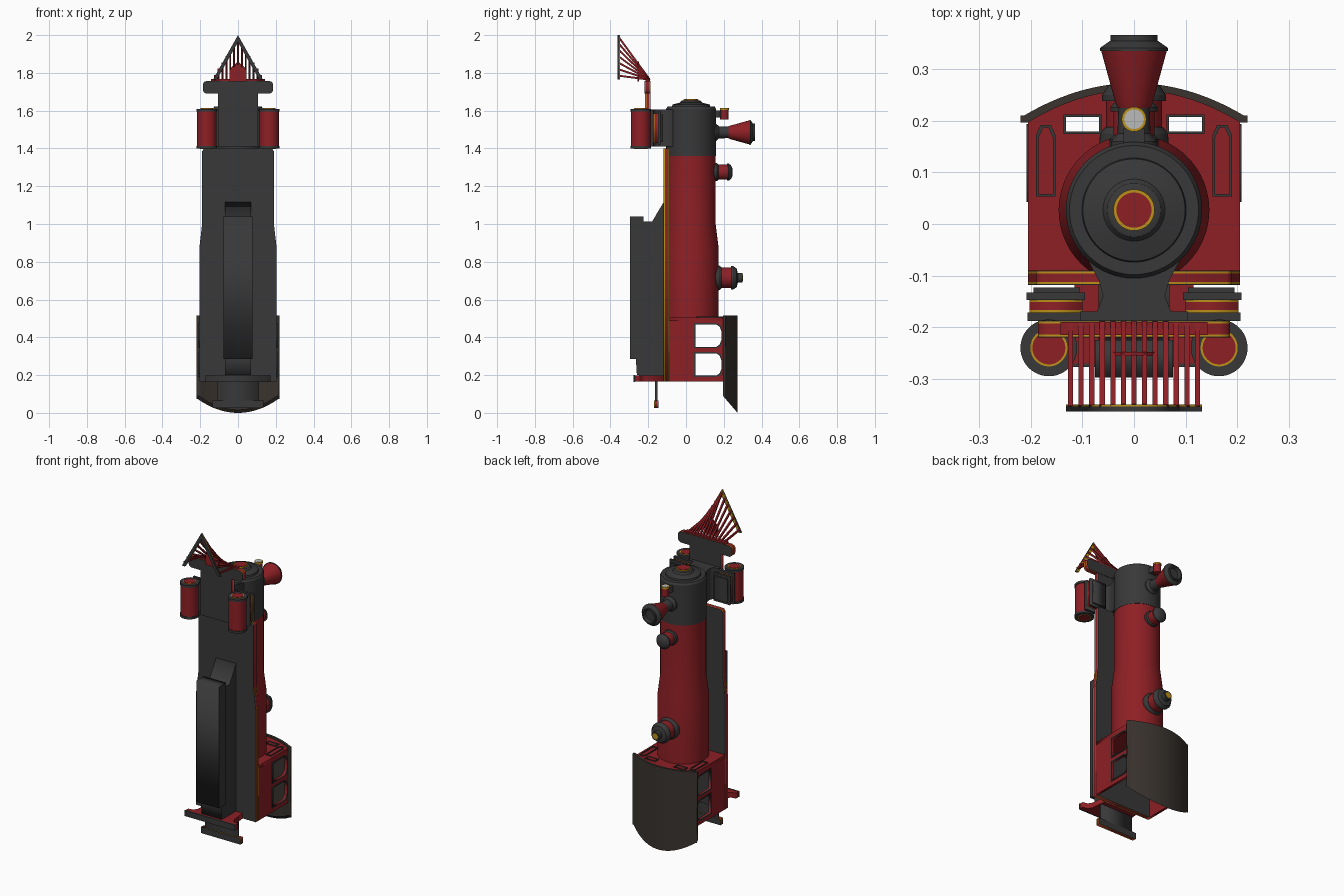
import bpy, math
from mathutils import Matrix, Vector

if "Cube" in bpy.data.objects:
    bpy.data.objects.remove(bpy.data.objects["Cube"])


def material(name, rgb):
    m = bpy.data.materials.new(name)
    m.diffuse_color = (*rgb, 1)
    m.use_nodes = True
    m.node_tree.nodes["Principled BSDF"].inputs["Base Color"].default_value = m.diffuse_color
    return m


RED = material("red", (0.27, 0.014, 0.018))
DARK = material("dark", (0.04, 0.04, 0.04))
GOLD = material("gold", (0.5, 0.28, 0.01))
ROOF = material("roof", (0.042, 0.034, 0.028))
LENS = material("lens", (0.5, 0.5, 0.48))
# (u, v, w) -> world frames for profiles swept along x, y or z
FRAMES = {"x": ((0, 0, 1), (1, 0, 0), (0, 1, 0)),
          "y": ((0, 1, 0), (0, 0, 1), (1, 0, 0)),
          "z": ((1, 0, 0), (0, 1, 0), (0, 0, 1))}


def add(name, mesh, mat):
    mesh.materials.clear()
    mesh.materials.append(mat)
    ob = bpy.data.objects.new(name, mesh)
    bpy.context.collection.objects.link(ob)
    return ob


def plate(name, loops, axis, a, b, mat):
    """Outline (first loop) with holes, extruded from a to b along axis."""
    cu = bpy.data.curves.new(name, "CURVE")
    cu.dimensions, cu.fill_mode, cu.extrude = "2D", "BOTH", (b - a) / 2
    for pts in loops:
        sp = cu.splines.new("POLY")
        sp.points.add(len(pts) - 1)
        for p, (u, v) in zip(sp.points, pts):
            p.co = (u, v, 0, 1)
        sp.use_cyclic_u = True
    tmp = bpy.data.objects.new(name + "_outline", cu)
    bpy.context.collection.objects.link(tmp)
    dg = bpy.context.evaluated_depsgraph_get()
    mesh = bpy.data.meshes.new_from_object(tmp.evaluated_get(dg))
    bpy.data.objects.remove(tmp)
    mesh.transform(Matrix(FRAMES[axis]).to_4x4() @ Matrix.Translation((0, 0, (a + b) / 2)))
    return add(name, mesh, mat)


def rect(u0, u1, v0, v1):
    return [(u0, v0), (u1, v0), (u1, v1), (u0, v1)]


def box(name, x0, x1, y0, y1, z0, z1, mat):
    return plate(name, [rect(min(x0, x1), max(x0, x1), y0, y1)], "z", z0, z1, mat)


def stack(name, outline, y0, y1):
    """Dark-faced slab with a red edge between two gold lines."""
    cuts = [(0, .002, DARK), (.002, .006, GOLD), (.006, y1 - y0 - .006, RED),
            (y1 - y0 - .006, y1 - y0 - .002, GOLD), (y1 - y0 - .002, y1 - y0, DARK)]
    for i, (a, b, m) in enumerate(cuts):
        plate(f"{name}_layer_{i}", [outline], "y", y0 + a, y0 + b, m)


def lathe(name, prof, axis, at, mat, n=48):
    """Revolve (radius, height) points about an axis through at."""
    verts, faces = [], []
    for r, h in prof:
        for i in range(n):
            t = 2 * math.pi * i / n
            verts.append((r * math.cos(t), r * math.sin(t), h))
    for k in range(len(prof) - 1):
        for i in range(n):
            j = (i + 1) % n
            faces.append((k * n + i, k * n + j, (k + 1) * n + j, (k + 1) * n + i))
    faces.append(tuple(reversed(range(n))))
    faces.append(tuple(range((len(prof) - 1) * n, len(prof) * n)))
    me = bpy.data.meshes.new(name)
    me.from_pydata(verts, [], faces)
    me.transform(Matrix.Translation(at) @ Matrix(FRAMES[axis]).to_4x4())
    me.polygons.foreach_set("use_smooth", [True] * len(faces))
    me.set_sharp_from_angle(angle=math.radians(30))
    return add(name, me, mat)


def rod(name, p0, p1, r, mat):
    p0, p1 = Vector(p0), Vector(p1)
    me = bpy.data.meshes.new(name)
    side, up = Vector((r, 0, 0)), (p1 - p0).cross(Vector((1, 0, 0))).normalized() * r
    vs = [p + a * side + b * up for p in (p0, p1) for a, b in ((-1, -1), (1, -1), (1, 1), (-1, 1))]
    me.from_pydata(vs, [], [(3, 2, 1, 0), (4, 5, 6, 7)] +
                   [(i, (i + 1) % 4, (i + 1) % 4 + 4, i + 4) for i in range(4)])
    return add(name, me, mat)


# Boiler, smokebox and its door
AX = (0, 0.027, 0)
lathe("boiler", [(.146, .49), (.146, .87), (.13, 1.0), (.13, 1.365)], "z", AX, RED, 64)
lathe("smokebox", [(.132, 1.36), (.132, 1.61), (.125, 1.622), (.101, 1.622), (.099, 1.632),
                   (.085, 1.636), (.06, 1.642), (.052, 1.652), (.042, 1.655)], "z", AX, DARK, 64)
lathe("door_ring", [(.04, 1.64), (.04, 1.66), (.034, 1.66)], "z", AX, GOLD)
lathe("door_disc", [(.034, 1.64), (.034, 1.662)], "z", AX, RED)

# Chimney
CH = (0, 0, 1.485)
lathe("chimney_base", [(.045, .12), (.045, .16), (.032, .175), (.03, .235)], "y", CH, DARK)
lathe("chimney_cone", [(.032, .225), (.036, .235), (.064, .337)], "y", CH, RED)
lathe("chimney_cap", [(.066, .335), (.066, .341), (.046, .355), (.046, .366), (.038, .366),
                      (.034, .345)], "y", CH, DARK)

# Front and rear domes
D1, D2 = (0, 0, 1.275), (0, 0, .715)
lathe("front_dome_base", [(.048, .13), (.047, .165), (.04, .172)], "y", D1, DARK)
lathe("front_dome_body", [(.04, .16), (.04, .222)], "y", D1, RED)
lathe("front_dome_cap", [(.046, .218), (.046, .226), (.036, .238), (.02, .246)], "y", D1, DARK)
lathe("rear_dome_base", [(.068, .14), (.066, .175), (.056, .188)], "y", D2, DARK)
lathe("rear_dome_body", [(.054, .17), (.054, .245)], "y", D2, RED)
lathe("rear_dome_cap", [(.062, .238), (.062, .25), (.05, .268), (.026, .274), (.026, .3)], "y", D2, DARK)
lathe("rear_dome_tip", [(.018, .29), (.018, .302)], "y", D2, GOLD)

# Headlamp on its bracket
LP = (0, .203, 0)
box("lamp_bracket", -.02, .02, .14, .185, 1.565, 1.6, DARK)
lathe("lamp", [(.022, 1.553), (.022, 1.608)], "z", LP, RED, 32)
lathe("lamp_ring", [(.024, 1.603), (.024, 1.613), (.019, 1.613)], "z", LP, GOLD, 32)
lathe("lamp_lens", [(.019, 1.6), (.019, 1.6145)], "z", LP, LENS, 32)

# Running board, front deck and buffer beam
half = [(.165, .205), (.87, .205), (1.0, .19), (1.385, .19), (1.4, .18)]
stack("running_board", half + [(z, -x) for z, x in reversed(half)], -.118, -.09)
stack("front_deck", rect(1.41, 1.72, -.107, .107), -.216, -.189)
half = [(1.69, .17), (1.70, .183), (1.712, .186), (1.74, .186), (1.752, .18), (1.758, .165)]
stack("buffer_beam", half + [(z, -x) for z, x in reversed(half)], -.22, -.187)

# Saddle, cylinders and valve chests
half = [(.105, -.19), (.105, -.17), (.072, -.17), (.06, -.14), (.068, -.11), (.095, -.06)]
plate("saddle", [half + [(-x, y) for x, y in reversed(half)]], "z", 1.41, 1.605, DARK)
box("chest_base", -.206, .206, -.188, -.171, 1.41, 1.6, DARK)
for s, side in ((-1, "left"), (1, "right")):
    c = (s * .165, -.24, 0)
    lathe(side + "_cylinder", [(.051, 1.405), (.051, 1.605)], "z", c, RED)
    for z, d in ((1.4, 1), (1.61, -1)):
        ends = sorted((z, z + d * .014))
        lathe(side + "_cylinder_rim", [(.055, ends[0]), (.055, ends[1])], "z", c, DARK)
        ends = sorted((z - d * .002, z + d * .01))
        lathe(side + "_cylinder_ring", [(.036, ends[0]), (.036, ends[1])], "z", c, GOLD)
        ends = sorted((z - d * .004, z + d * .01))
        lathe(side + "_cylinder_end", [(.032, ends[0]), (.032, ends[1])], "z", c, RED)
    stack(side + "_valve_chest", rect(1.43, 1.585, *sorted((s * .1, s * .202))), -.173, -.145)
    box(side + "_chest_lid", s * .095, s * .208, -.147, -.133, 1.42, 1.595, DARK)
    box(side + "_chest_top", s * .105, s * .195, -.134, -.123, 1.435, 1.58, DARK)

# Pilot grille at the front
tri = [(1.765, -.132), (2.0, 0), (1.765, .132)]
inner = [(1.765, .112), (1.962, 0), (1.765, -.112)]
plate("pilot_frame", [tri + inner], "y", -.363, -.354, DARK)
plate("pilot_frame_top", [tri + inner], "y", -.354, -.35, GOLD)
for k in range(-6, 7):
    x = k * .0205
    zf = 1.985 - abs(x) / .132 * .215
    rod("pilot_bar", (x, -.353, zf), (x, -.192, 1.764), .005, RED)
plate("pilot_plate", [[(1.755, -.046), (1.82, -.046), (1.86, 0), (1.82, .046), (1.755, .046)]],
      "y", -.256, -.248, RED)
box("pilot_top", -.142, .142, -.215, -.19, 1.755, 1.768, RED)

# Firebox and ash pan below the frame
plate("firebox", [[(-.11, .19), (-.26, .2), (-.265, .28), (-.235, 1.012), (-.18, 1.012), (-.11, 1.13)]],
      "x", -.069, .069, DARK)
plate("ash_pan", [[(-.225, .285), (-.297, .285), (-.297, 1.04), (-.225, 1.04)]], "x", -.076, .076, DARK)

# Rear beam, drawbar plate and end bar
half = [(.172, -.272), (.172, -.245), (.14, -.24), (.125, -.215), (.115, -.118)]
plate("rear_beam", [half + [(-x, y) for x, y in reversed(half)]], "z", .165, .198, RED)
box("rear_beam_base", -.173, .173, -.277, -.27, .164, .2, DARK)
box("drawbar_plate", -.112, .112, -.164, -.15, .06, .17, DARK)
stack("end_bar", rect(.027, .066, -.135, .135), -.17, -.145)


# Cab front wall with two windows
def arch(x, top):
    return top - .067 * (x / .22) ** 2


xs = [-.205 + .41 * i / 24 for i in range(25)]
wall = [(-.205, -.09)] + [(x, arch(x, .264)) for x in xs] + [(.205, -.09)]
wins = [rect(s * .1 - .032, s * .1 + .032, .179, .207) for s in (-1, 1)]
plate("cab_front", [wall] + wins, "z", .488, .505, RED)

# Cab sides, window frames and front doors
for s, side in ((-1, "left"), (1, "right")):
    def opening(z0, z1, g):
        return [(.05 - g, z0 - g), (.16, z0 - g), (.178 + g, z0 + .012 - g), (.187 + g, z0 + .035),
                (.187 + g, z1 - .035), (.178 + g, z1 - .012 + g), (.16, z1 + g), (.05 - g, z1 + g)]
    spans = ((.197, .315), (.35, .468))
    a, b = sorted((s * .19, s * .205))
    plate(side + "_cab_side", [rect(-.09, .205, .165, .505)] + [opening(*z, 0) for z in spans],
          "x", a, b, RED)
    a, b = sorted((s * .2, s * .2085))
    for z in spans:
        plate(side + "_window_frame", [opening(*z, .007), opening(*z, 0)], "x", a, b, DARK)

    def door(g):
        return [(s * (.152 + g), .053 + g), (s * (.19 - g), .053 + g), (s * (.19 - g), .172 - g),
                (s * (.181 - g), .192 - g), (s * (.161 + g), .192 - g), (s * (.152 + g), .172 - g)]
    plate(side + "_door_frame", [door(0), door(.005)], "z", .5, .511, DARK)
    plate(side + "_front_window_frame", [rect(s * .1 - .037, s * .1 + .037, .174, .212),
          rect(s * .1 - .032, s * .1 + .032, .179, .207)], "z", .5, .509, DARK)

# Curved roof, its rear edge raked back towards the crown
xs = [-.213 + .426 * i / 32 for i in range(33)]
section = [(x, arch(x, .273)) for x in xs] + [(.22, .21), (.22, .197), (.208, .197)]
section += [(x * .97, arch(x, .259)) for x in reversed(xs)] + [(-.208, .197), (-.22, .197), (-.22, .21)]
roof = plate("cab_roof", [section], "z", 0, .515, ROOF)
for v in roof.data.vertices:
    if v.co.z < .2:
        v.co.z = max(0, .085 - (v.co.y - .2) * 1.164)
